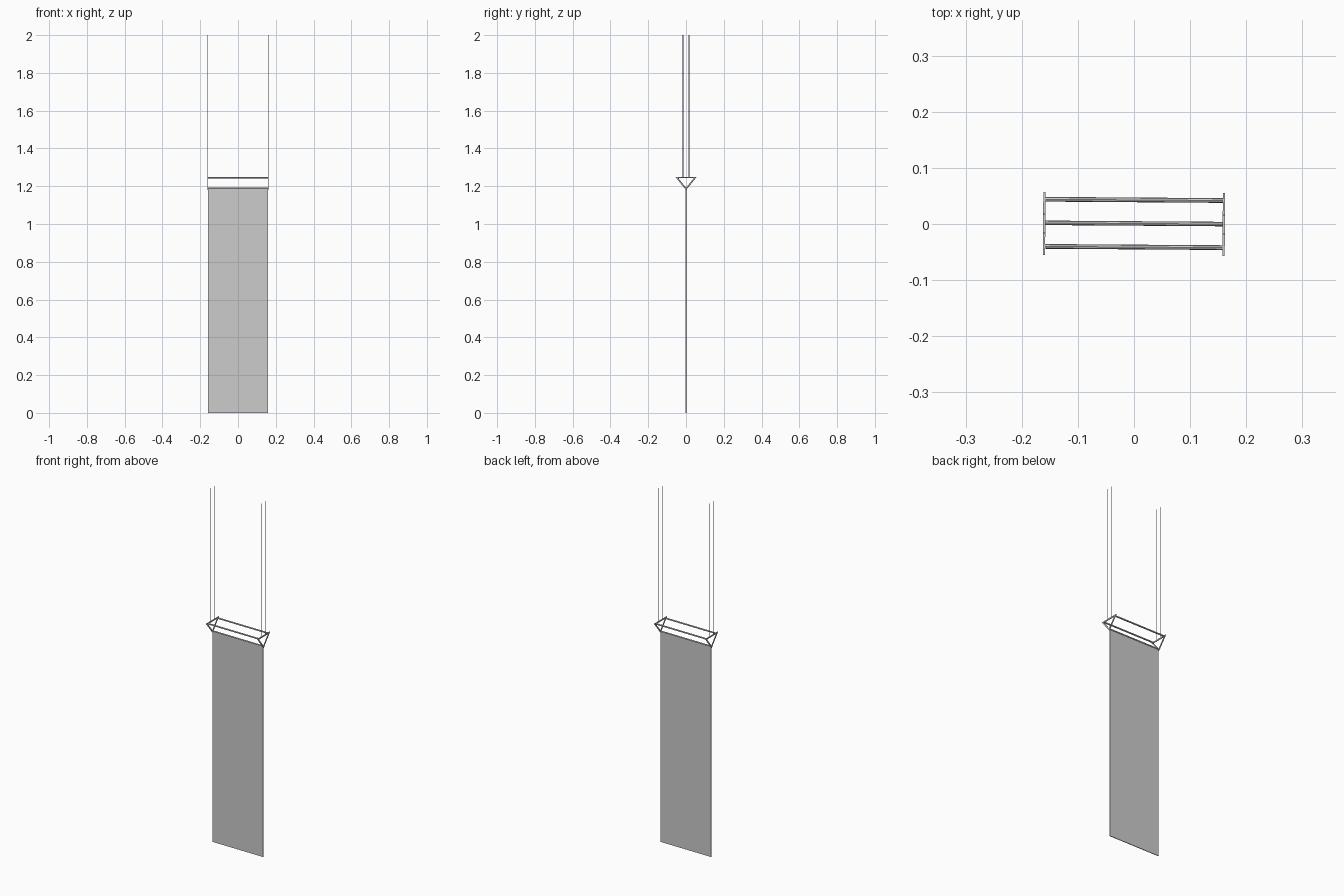
import bpy, math
from mathutils import Vector, Matrix

if "Cube" in bpy.data.objects:
    bpy.data.objects.remove(bpy.data.objects["Cube"])

TWIST = Matrix.Rotation(math.radians(-0.4), 4, 'Z')
END_X = 0.160


def mesh_object(name, verts, faces):
    mesh = bpy.data.meshes.new(name)
    mesh.from_pydata(verts, [], faces)
    mesh.update()
    obj = bpy.data.objects.new(name, mesh)
    bpy.context.collection.objects.link(obj)
    obj.data.transform(TWIST)
    return obj


def box(name, center, size):
    bpy.ops.mesh.primitive_cube_add(size=1)
    obj = bpy.context.object
    obj.name = name
    obj.data.transform(TWIST @ Matrix.Translation(center) @ Matrix.Diagonal((*size, 1)))
    return obj


def rod(name, a, b, radius, sides=8):
    a, b = Vector(a), Vector(b)
    bpy.ops.mesh.primitive_cylinder_add(vertices=sides, radius=radius, depth=(b - a).length)
    obj = bpy.context.object
    obj.name = name
    turn = (b - a).to_track_quat('Z', 'Y').to_matrix().to_4x4()
    obj.data.transform(TWIST @ Matrix.Translation((a + b) / 2) @ turn)
    return obj


def triangle_frame(name, x, thick):
    # open triangle ring, extruded along x
    outer = [(-0.056, 1.25), (0.056, 1.25), (0.0, 1.18)]
    inner = [(-0.042, 1.243), (0.042, 1.243), (0.0, 1.191)]
    verts = [(x + dx, y, z) for dx in (-thick / 2, thick / 2) for y, z in outer + inner]
    faces = []
    for i in range(3):
        j = (i + 1) % 3
        faces += [(i, j, j + 3, i + 3), (i + 6, i + 9, j + 9, j + 6),
                  (i, i + 6, j + 6, j), (i + 3, j + 3, j + 9, i + 9)]
    return mesh_object(name, verts, faces)


# hanging cloth panel
box("banner_panel", (0, 0, 0.594), (0.316, 0.004, 1.188))

# rods joining the two end frames
rod("back_top_rod", (-END_X, 0.043, 1.2455), (END_X, 0.043, 1.2455), 0.0042)
rod("front_top_rod", (-END_X, -0.041, 1.2455), (END_X, -0.041, 1.2455), 0.0042)
rod("bottom_rod", (-END_X, 0.001, 1.188), (END_X, 0.001, 1.188), 0.004)

# triangular end frames and suspension wires
for side, x in (("left", -END_X), ("right", END_X)):
    triangle_frame(side + "_end_frame", x, 0.004)
    for place, y in (("front", -0.017), ("back", 0.017)):
        rod(f"{side}_{place}_wire", (x, y, 1.246), (x, y, 2.0), 0.0015, 6)
